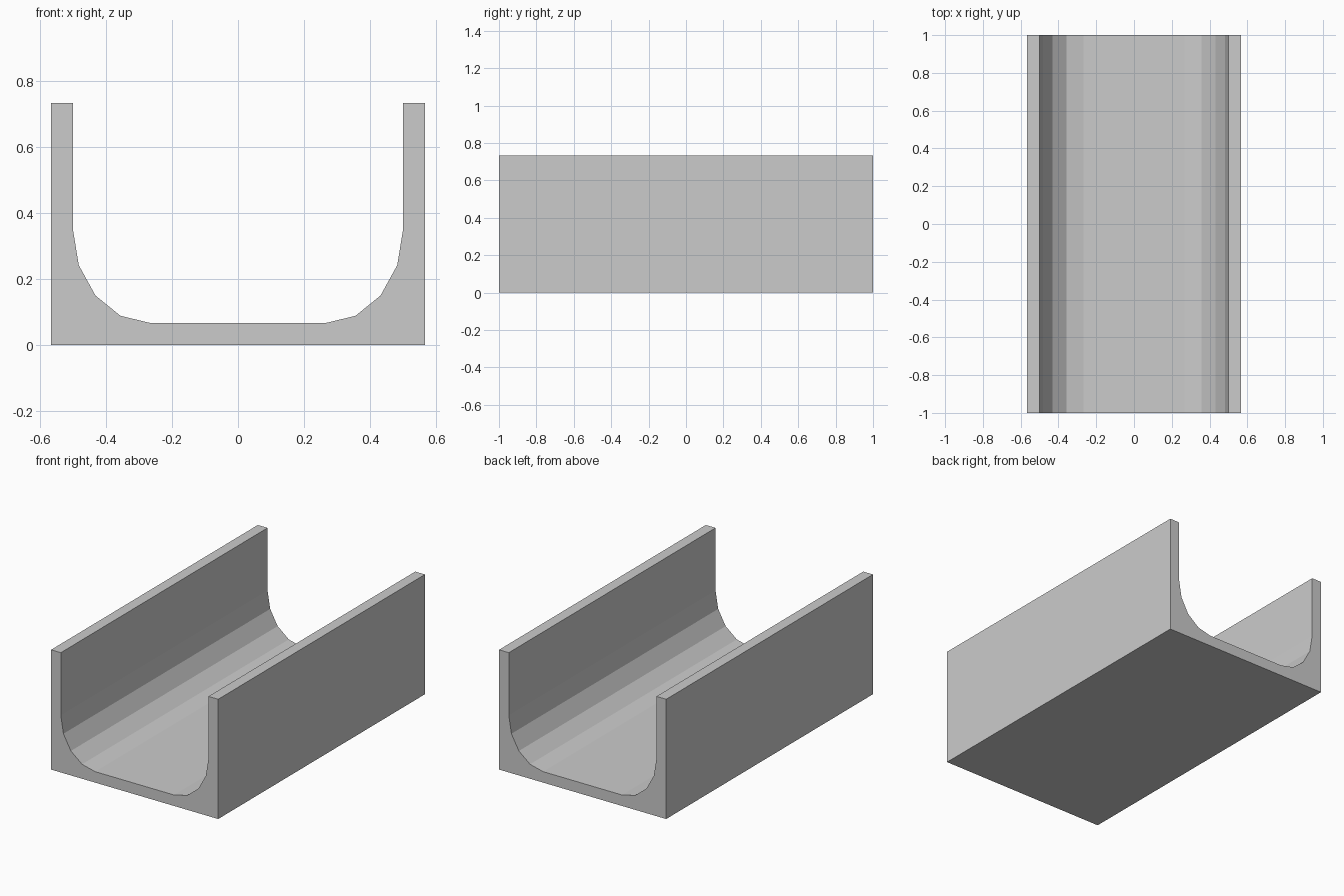
import bpy, bmesh
from math import sin, cos, pi

if "Cube" in bpy.data.objects:
    bpy.data.objects.remove(bpy.data.objects["Cube"])

OUTER_X, INNER_X, HEIGHT, FLOOR = 0.566, 0.5, 0.733, 0.067
HALF_LENGTH = 1.0
ROUND_X, ROUND_Z = 0.233, 0.283   # radii of the rounded inner corners
STEPS = 4

# Right half of the channel section, from the outer base up and round to the floor
half = [(OUTER_X, 0), (OUTER_X, HEIGHT), (INNER_X, HEIGHT)]
for i in range(STEPS + 1):
    a = i * pi / 2 / STEPS
    half.append((INNER_X - ROUND_X + ROUND_X * cos(a),
                 FLOOR + ROUND_Z - ROUND_Z * sin(a)))

# Mirror to the full section and extrude along the length
profile = half + [(-x, z) for x, z in reversed(half)]
bm = bmesh.new()
face = bm.faces.new([bm.verts.new((x, -HALF_LENGTH, z)) for x, z in profile])
result = bmesh.ops.extrude_face_region(bm, geom=[face], use_keep_orig=True)
moved = [g for g in result["geom"] if isinstance(g, bmesh.types.BMVert)]
bmesh.ops.translate(bm, verts=moved, vec=(0, 2 * HALF_LENGTH, 0))
bmesh.ops.recalc_face_normals(bm, faces=bm.faces)

# Open trough with flat-shaded faces
mesh = bpy.data.meshes.new("channel_trough")
bm.to_mesh(mesh)
bm.free()
bpy.context.collection.objects.link(bpy.data.objects.new("channel_trough", mesh))
